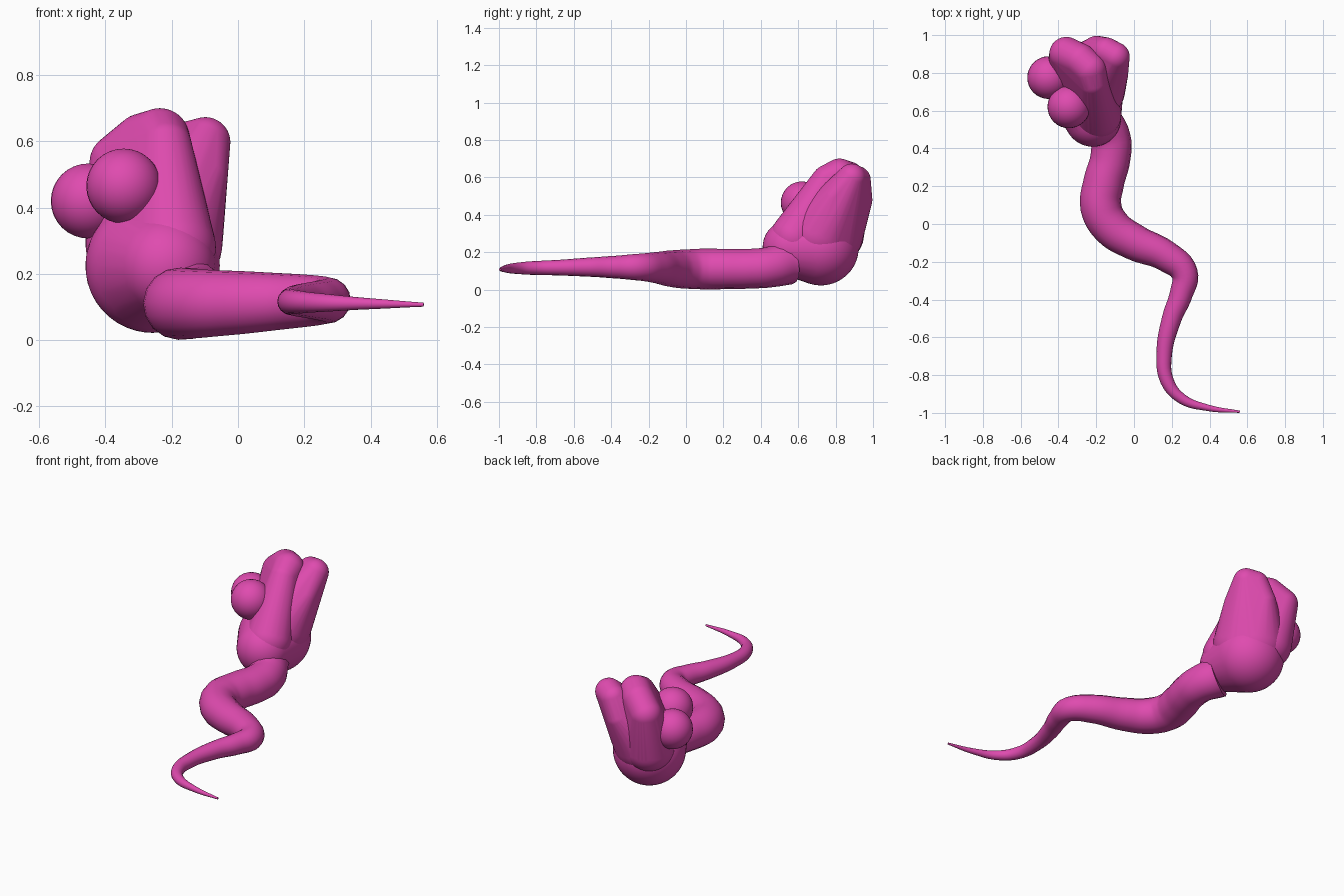
import bpy, bmesh
from mathutils import Vector

if "Cube" in bpy.data.objects:
    bpy.data.objects.remove(bpy.data.objects["Cube"])

pink = bpy.data.materials.new("pink")
pink.diffuse_color = (0.74, 0.07, 0.43, 1)
pink.use_nodes = True
pink.node_tree.nodes["Principled BSDF"].inputs["Base Color"].default_value = pink.diffuse_color


def head_point(u, w, z):
    # head frame: u runs from upper to lower jaw, w runs across the head
    return Vector((0.82 * u - 0.57 * w, 0.57 * u + 0.82 * w, z))


def finish(ob):
    ob.data.materials.append(pink)
    for o in bpy.context.selected_objects:
        o.select_set(False)
    ob.select_set(True)
    bpy.context.view_layer.objects.active = ob
    bpy.ops.object.shade_smooth_by_angle(angle=0.6)


def ball(name, centre, r):
    bpy.ops.mesh.primitive_uv_sphere_add(segments=32, ring_count=16, radius=r, location=centre)
    bpy.context.object.name = name
    finish(bpy.context.object)


def blob(name, spheres):
    # smooth skin stretched over spheres given as (u, w, z, radius)
    bm = bmesh.new()
    for u, w, z, r in spheres:
        verts = bmesh.ops.create_icosphere(bm, subdivisions=4, radius=r)["verts"]
        bmesh.ops.translate(bm, verts=verts, vec=head_point(u, w, z))
    for f in list(bm.faces):
        bm.faces.remove(f)
    for e in list(bm.edges):
        bm.edges.remove(e)
    bmesh.ops.convex_hull(bm, input=bm.verts)
    loose = [v for v in bm.verts if not v.link_faces]
    bmesh.ops.delete(bm, geom=loose, context='VERTS')
    bmesh.ops.recalc_face_normals(bm, faces=bm.faces)
    me = bpy.data.meshes.new(name)
    bm.to_mesh(me)
    bm.free()
    ob = bpy.data.objects.new(name, me)
    bpy.context.collection.objects.link(ob)
    finish(ob)


# winding body, from tail tip to neck: x, y, z, radius
path = [
    (0.56, -0.994, 0.107, 0.006), (0.39, -0.973, 0.11, 0.017), (0.25, -0.923, 0.113, 0.028),
    (0.175, -0.83, 0.115, 0.036), (0.16, -0.69, 0.117, 0.041), (0.20, -0.50, 0.12, 0.052),
    (0.25, -0.37, 0.12, 0.061), (0.267, -0.26, 0.12, 0.071), (0.17, -0.17, 0.118, 0.082),
    (0.0, -0.095, 0.113, 0.096), (-0.12, -0.015, 0.11, 0.104), (-0.175, 0.09, 0.11, 0.109),
    (-0.16, 0.22, 0.11, 0.108), (-0.125, 0.35, 0.112, 0.106), (-0.125, 0.45, 0.12, 0.108),
    (-0.18, 0.54, 0.145, 0.12),
]
cu = bpy.data.curves.new("body", 'CURVE')
cu.dimensions = '3D'
cu.bevel_depth = 1
cu.bevel_resolution = 6
cu.resolution_u = 6
cu.use_fill_caps = True
sp = cu.splines.new('BEZIER')
sp.bezier_points.add(len(path) - 1)
for p, (x, y, z, r) in zip(sp.bezier_points, path):
    p.co = (x, y, z)
    p.radius = r
    p.handle_left_type = p.handle_right_type = 'AUTO'
tube = bpy.data.objects.new("body_curve", cu)
bpy.context.collection.objects.link(tube)
mesh = bpy.data.meshes.new_from_object(tube.evaluated_get(bpy.context.evaluated_depsgraph_get()))
bpy.data.objects.remove(tube)
body = bpy.data.objects.new("body", mesh)
bpy.context.collection.objects.link(body)
finish(body)

# back of the head, swelling out of the neck
blob("head_base", [(0.20, 0.74, 0.225, 0.203), (0.14, 0.585, 0.225, 0.15)])

# open jaws
blob("upper_jaw", [(0.275, 0.81, 0.61, 0.09), (0.25, 0.745, 0.585, 0.08),
                   (0.26, 0.875, 0.595, 0.09), (0.22, 0.945, 0.535, 0.09),
                   (0.17, 0.59, 0.28, 0.13), (0.20, 0.85, 0.29, 0.14)])
blob("lower_jaw", [(0.425, 0.785, 0.597, 0.076), (0.40, 0.835, 0.585, 0.075),
                   (0.37, 0.71, 0.49, 0.07), (0.365, 0.87, 0.48, 0.075),
                   (0.225, 0.72, 0.30, 0.18), (0.225, 0.78, 0.30, 0.18)])

# eyes
ball("eye_a", (-0.345, 0.62, 0.465), 0.113)
ball("eye_b", (-0.452, 0.775, 0.42), 0.113)
